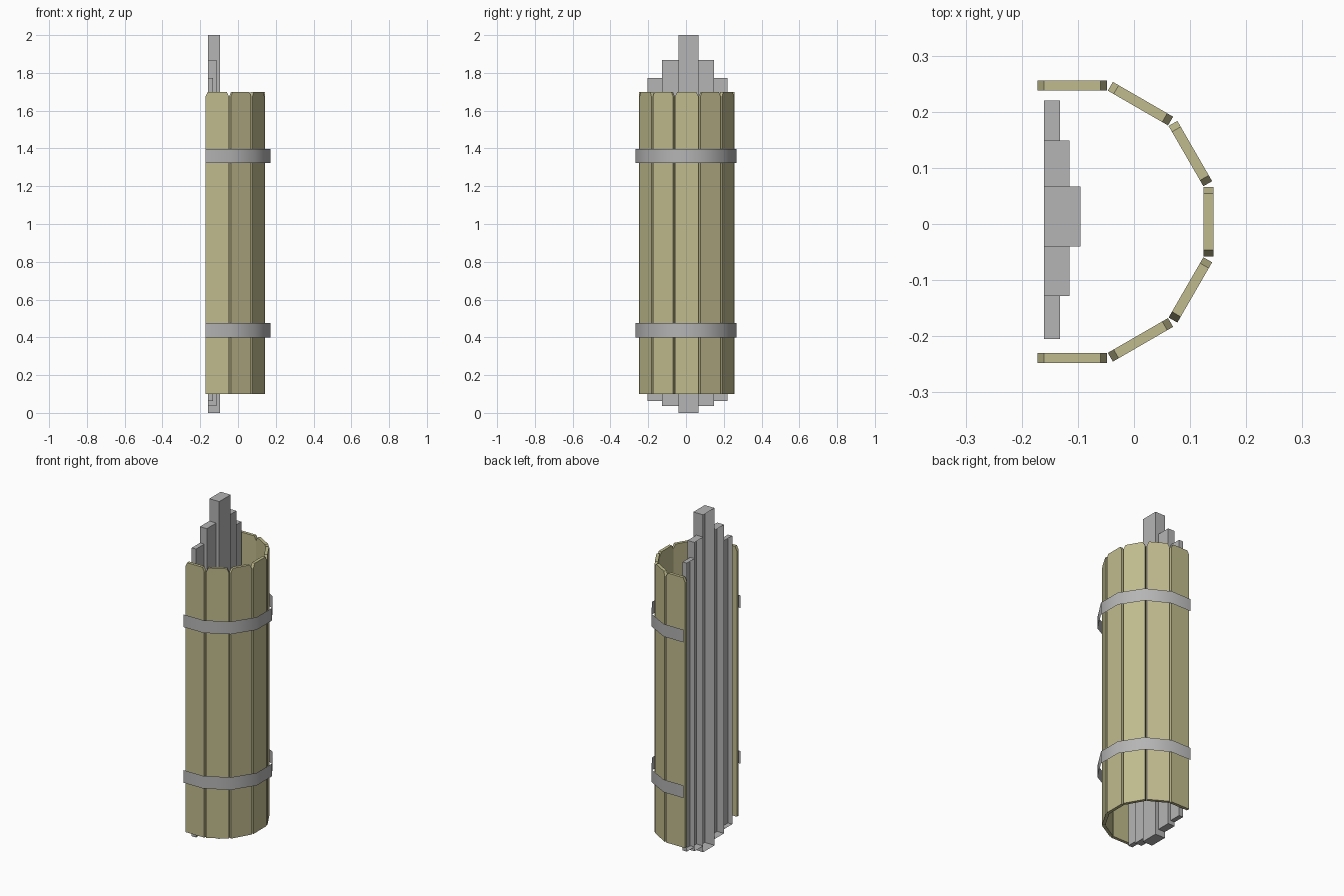
import bpy, bmesh, math
from mathutils import Matrix, Vector

cube = bpy.data.objects.get("Cube")
if cube:
    bpy.data.objects.remove(cube, do_unlink=True)


def material(name, rgb):
    m = bpy.data.materials.new(name)
    m.use_nodes = True
    m.diffuse_color = (*rgb, 1)
    m.node_tree.nodes["Principled BSDF"].inputs["Base Color"].default_value = (*rgb, 1)
    return m


WOOD = material("pale_olive_wood", (0.53, 0.50, 0.27))
METAL = material("grey_metal", (0.46, 0.46, 0.46))


def finish(name, bm, mat, smooth=False):
    mesh = bpy.data.meshes.new(name)
    bm.to_mesh(mesh)
    bm.free()
    mesh.materials.append(mat)
    for p in mesh.polygons:
        p.use_smooth = smooth
    obj = bpy.data.objects.new(name, mesh)
    bpy.context.collection.objects.link(obj)
    return obj


# Staves: boards with clipped top corners, set around a half ring
CENTRE = Vector((-0.11, 0.004, 0))
RADIUS, HALF_WIDTH, THICK = 0.243, 0.062, 0.018
LOW, HIGH, CLIP = 0.1, 1.7, 0.012


def stave(name, angle):
    outline = [(-HALF_WIDTH, LOW), (HALF_WIDTH, LOW), (HALF_WIDTH, HIGH - 2 * CLIP),
               (HALF_WIDTH - CLIP, HIGH), (CLIP - HALF_WIDTH, HIGH),
               (-HALF_WIDTH, HIGH - 2 * CLIP)]
    bm = bmesh.new()
    face = bm.faces.new([bm.verts.new((RADIUS - THICK / 2, y, z)) for y, z in outline])
    ext = bmesh.ops.extrude_face_region(bm, geom=[face])
    moved = [v for v in ext["geom"] if isinstance(v, bmesh.types.BMVert)]
    bmesh.ops.translate(bm, verts=moved, vec=(THICK, 0, 0))
    bmesh.ops.recalc_face_normals(bm, faces=bm.faces)
    bm.transform(Matrix.Translation(CENTRE) @ Matrix.Rotation(angle, 4, "Z"))
    finish(name, bm, WOOD)


for i in range(7):
    stave(f"stave_{i + 1}", math.radians(30 * (i - 3)))


# Hoops: thin open straps bent at the joints between staves
half = [(-0.172, 0.267), (-0.04, 0.267), (0.09, 0.197), (0.172, 0.071)]
path = [(x, -y) for x, y in half] + half[::-1]


def hoop(name, low, high):
    bm = bmesh.new()
    rows = [[bm.verts.new((x, y, z)) for x, y in path] for z in (low, high)]
    for i in range(len(path) - 1):
        bm.faces.new((rows[0][i], rows[0][i + 1], rows[1][i + 1], rows[1][i]))
    finish(name, bm, METAL, smooth=True)


hoop("lower_hoop", 0.4, 0.475)
hoop("upper_hoop", 1.323, 1.398)


# Core bars: stepped channels, open at the back
def bar(name, front, y0, y1, z0, z1):
    back = -0.16
    bm = bmesh.new()
    bmesh.ops.create_cube(bm, size=1)
    bm.transform(Matrix.Translation(((back + front) / 2, (y0 + y1) / 2, (z0 + z1) / 2))
                 @ Matrix.Diagonal((front - back, y1 - y0, z1 - z0, 1)))
    bm.normal_update()
    bmesh.ops.delete(bm, geom=[f for f in bm.faces if f.normal.x < -0.5], context="FACES")
    finish(name, bm, METAL)


bar("centre_bar", -0.095, -0.04, 0.067, 0, 2)
bar("right_inner_bar", -0.115, -0.128, -0.04, 0.037, 1.868)
bar("left_inner_bar", -0.115, 0.067, 0.149, 0.037, 1.868)
bar("right_outer_bar", -0.132, -0.205, -0.128, 0.062, 1.772)
bar("left_outer_bar", -0.132, 0.149, 0.22, 0.062, 1.772)
